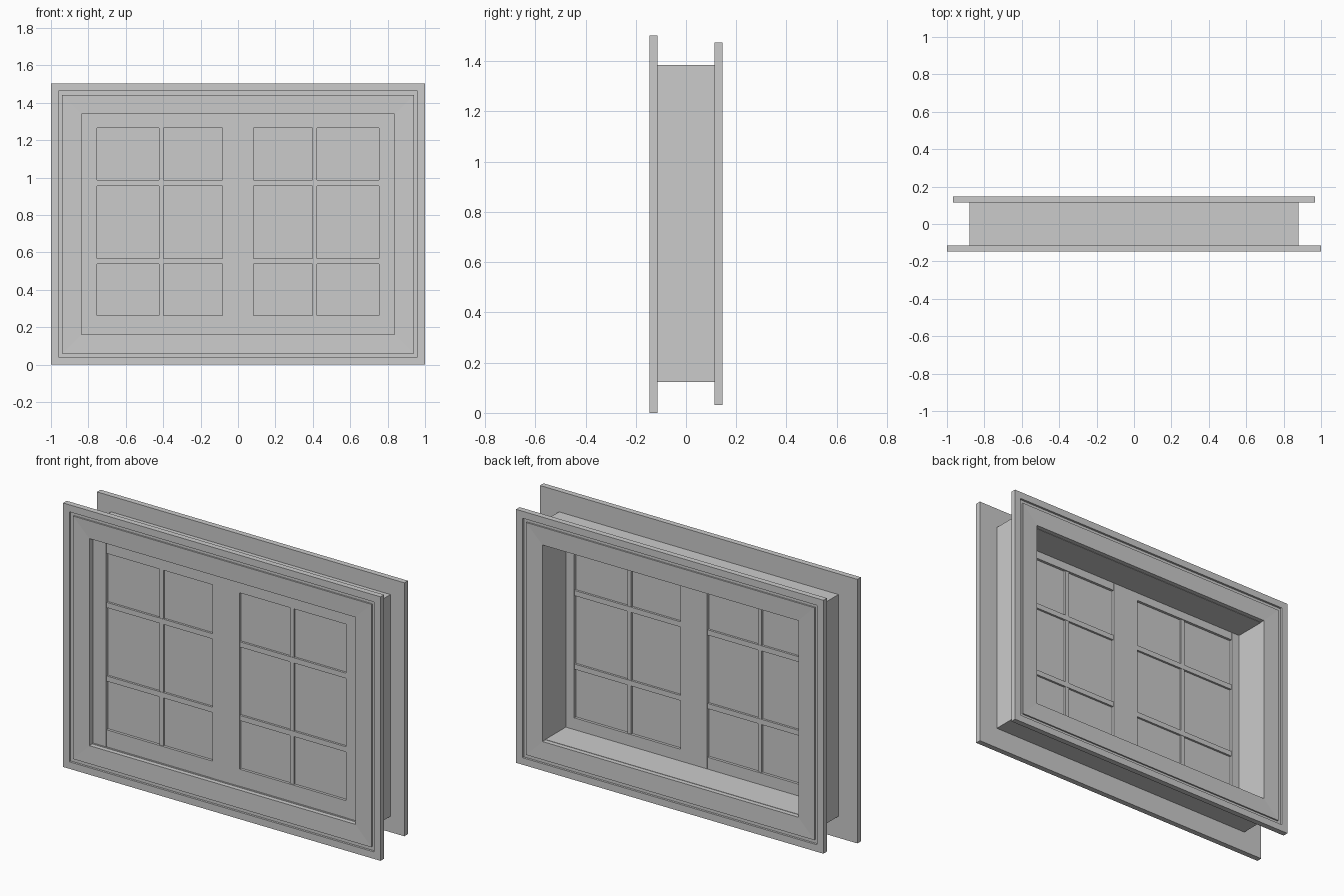
import bpy, bmesh

if "Cube" in bpy.data.objects:
    bpy.data.objects.remove(bpy.data.objects["Cube"])


def finish(bm, name):
    bmesh.ops.recalc_face_normals(bm, faces=bm.faces[:])
    me = bpy.data.meshes.new(name)
    bm.to_mesh(me)
    bm.free()
    ob = bpy.data.objects.new(name, me)
    bpy.context.collection.objects.link(ob)
    return ob


def mitred_frame(name, half_w, z0, z1, profile):
    """Sweep a closed (inset, y) profile around a rectangle with mitred corners."""
    bm = bmesh.new()
    loops = []
    for inset, y in profile:
        x, a, b = half_w - inset, z0 + inset, z1 - inset
        loops.append([bm.verts.new(p) for p in
                      ((-x, y, a), (x, y, a), (x, y, b), (-x, y, b))])
    n = len(loops)
    for i in range(n):
        p, q = loops[i], loops[(i + 1) % n]
        for k in range(4):
            m = (k + 1) % 4
            bm.faces.new((p[k], p[m], q[m], q[k]))
    return finish(bm, name)


def box(name, x0, x1, y0, y1, z0, z1):
    bm = bmesh.new()
    bmesh.ops.create_cube(bm, size=1)
    for v in bm.verts:
        v.co.x = x1 if v.co.x > 0 else x0
        v.co.y = y1 if v.co.y > 0 else y0
        v.co.z = z1 if v.co.z > 0 else z0
    return finish(bm, name)


def casing_profile(face, back, width):
    """Outer band, narrow groove, then a broad flat board."""
    d = 0.012 if back > face else -0.012
    return [(0, back), (0, face), (0.04, face), (0.04, face + d),
            (0.06, face + d), (0.06, face + d * 0.3),
            (width, face + d * 0.5), (width, back)]


# Casings on both sides of the wall
mitred_frame("front_casing", 1.0, 0.0, 1.503, casing_profile(-0.146, -0.114, 0.162))
mitred_frame("back_casing", 0.968, 0.032, 1.475, casing_profile(0.146, 0.114, 0.162))

# Jamb lining the opening, rebated at the front to take the sashes
mitred_frame("jamb", 0.88, 0.122, 1.385,
             [(0, -0.114), (0, 0.114), (0.074, 0.114), (0.074, -0.07),
              (0.042, -0.07), (0.042, -0.114)])

# Two sashes with stiles, rails, glazing bars and glass
Y0, Y1 = -0.108, -0.07
Z0, Z1 = 0.165, 1.342
for side, s in (("left", -1), ("right", 1)):
    def part(name, a, b, y0, y1, z0, z1):
        xs = sorted((s * a, s * b))
        return box(f"{side}_{name}", xs[0], xs[1], y0, y1, z0, z1)

    part("meeting_stile", 0.0, 0.084, Y0, Y1, Z0, Z1)
    part("outer_stile", 0.755, 0.838, Y0, Y1, Z0, Z1)
    part("bottom_rail", 0.084, 0.755, Y0 + 0.002, Y1 - 0.002, Z0, 0.262)
    part("top_rail", 0.084, 0.755, Y0 + 0.002, Y1 - 0.002, 1.266, Z1)
    part("glass", 0.084, 0.755, -0.091, -0.087, 0.262, 1.266)
    part("vertical_bar", 0.399, 0.423, -0.101, -0.077, 0.262, 1.266)
    for i, z in enumerate((0.552, 0.971)):
        part(f"cross_bar_{i + 1}", 0.084, 0.755, -0.103, -0.075, z - 0.015, z + 0.015)
